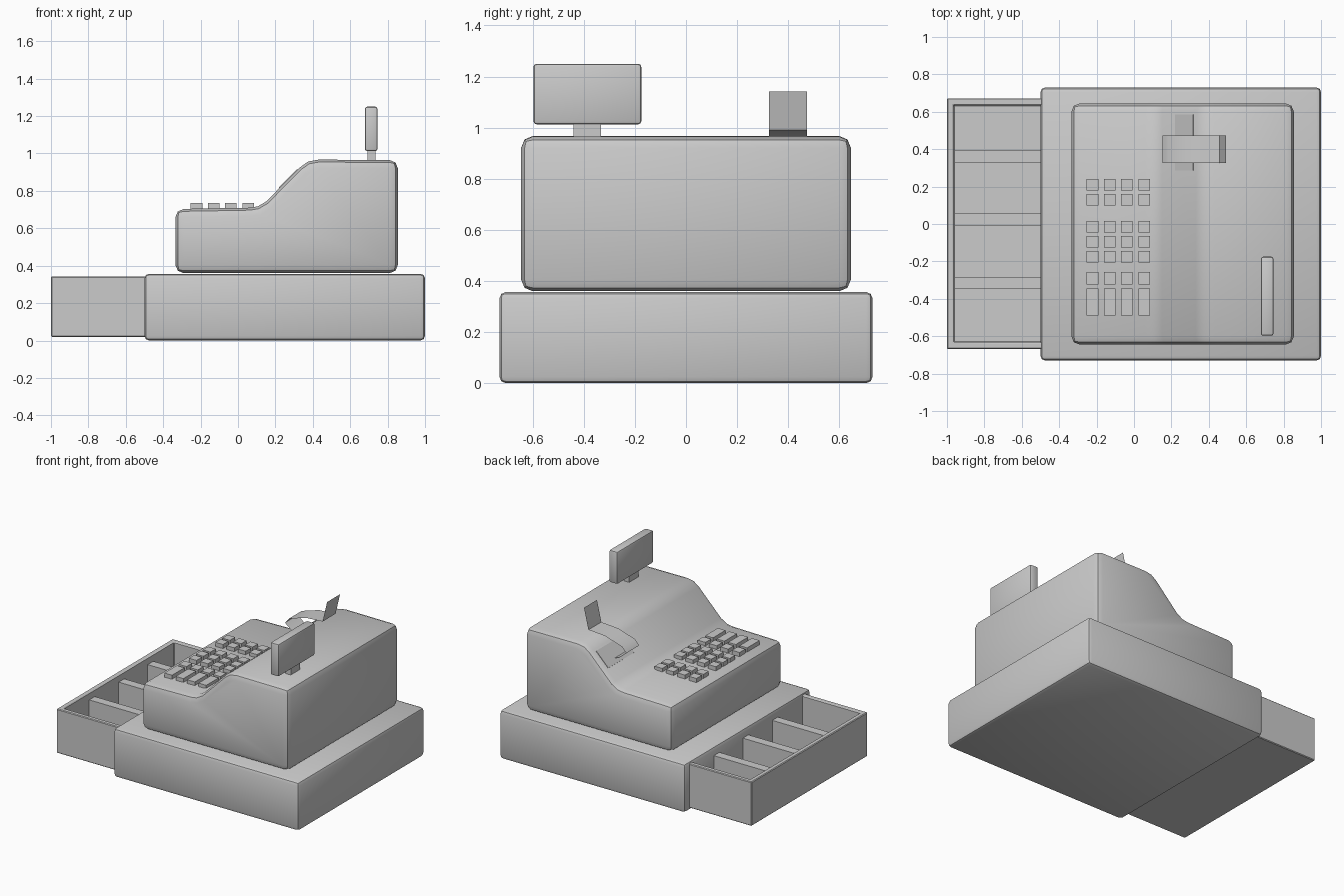
import bpy, bmesh, math
from mathutils import Vector, Matrix

if "Cube" in bpy.data.objects:
    bpy.data.objects.remove(bpy.data.objects["Cube"])


def finish(name, bm, bevel=0.0, segments=2):
    if bevel:
        edges = [e for e in bm.edges if e.is_manifold and e.calc_face_angle() > math.radians(40)]
        bmesh.ops.bevel(bm, geom=edges, offset=bevel, segments=segments, profile=0.5,
                        affect='EDGES', clamp_overlap=False)
    mesh = bpy.data.meshes.new(name)
    bm.to_mesh(mesh)
    bm.free()
    obj = bpy.data.objects.new(name, mesh)
    bpy.context.collection.objects.link(obj)
    bpy.ops.object.select_all(action='DESELECT')
    obj.select_set(True)
    bpy.context.view_layer.objects.active = obj
    bpy.ops.object.shade_smooth_by_angle(angle=math.radians(35))
    return obj


def add_box(bm, x, y, z):
    lo, hi = Vector((x[0], y[0], z[0])), Vector((x[1], y[1], z[1]))
    mat = Matrix.Translation((lo + hi) / 2) @ Matrix.Diagonal((*(hi - lo), 1))
    bmesh.ops.create_cube(bm, size=1, matrix=mat)


def box(name, x, y, z, bevel=0.0):
    bm = bmesh.new()
    add_box(bm, x, y, z)
    return finish(name, bm, bevel)


def extrude_profile(points, y0, y1):
    """Solid with an xz profile extruded along y."""
    bm = bmesh.new()
    face = bm.faces.new([bm.verts.new((x, y0, z)) for x, z in points])
    out = bmesh.ops.extrude_face_region(bm, geom=[face], use_keep_orig=True)
    bmesh.ops.translate(bm, vec=(0, y1 - y0, 0),
                        verts=[v for v in out['geom'] if isinstance(v, bmesh.types.BMVert)])
    bmesh.ops.recalc_face_normals(bm, faces=bm.faces)
    return bm


# Cash box housing
box("base", (-0.5, 1.0), (-0.73, 0.73), (0.0, 0.357), 0.025)

# Open drawer: tray carved from the top by inset, then extruded down
bm = bmesh.new()
add_box(bm, (-1.0, -0.45), (-0.668, 0.672), (0.02, 0.342))
top = max(bm.faces, key=lambda f: f.calc_center_median().z)
bmesh.ops.inset_region(bm, faces=[top], thickness=0.05)
out = bmesh.ops.extrude_face_region(bm, geom=[top])
bmesh.ops.delete(bm, geom=[top], context='FACES_ONLY')
bmesh.ops.translate(bm, vec=(0, 0, -0.27),
                    verts=[v for v in out['geom'] if isinstance(v, bmesh.types.BMVert)])
bmesh.ops.recalc_face_normals(bm, faces=bm.faces)
finish("drawer", bm, 0.005, 1)

# Drawer dividers
for i, y in enumerate((-0.315, 0.025, 0.36)):
    box(f"drawer_divider_{i + 1}", (-0.96, -0.48), (y - 0.032, y + 0.032), (0.06, 0.295))

# Register body with a sloped front
body_profile = [(-0.335, 0.36), (-0.335, 0.703), (0.06, 0.71), (0.105, 0.717), (0.15, 0.743),
                (0.33, 0.925), (0.375, 0.957), (0.43, 0.967), (0.855, 0.965), (0.855, 0.36)]
finish("body", extrude_profile(body_profile, -0.645, 0.645), 0.045, 2)

# Key grid: rows given as (centre y, half depth)
rows = [(0.21, 0.031), (0.13, 0.031), (-0.015, 0.031), (-0.095, 0.031),
        (-0.175, 0.031), (-0.29, 0.033), (-0.417, 0.072)]
for r, (y, h) in enumerate(rows):
    for c in range(4):
        x = -0.222 + c * 0.092
        box(f"key_{r + 1}_{c + 1}", (x - 0.031, x + 0.031), (y - h, y + h), (0.69, 0.735))

# Customer display on its post
box("display_post", (0.693, 0.735), (-0.44, -0.333), (0.94, 1.03))
box("display_panel", (0.678, 0.746), (-0.597, -0.175), (1.013, 1.25), 0.012)

# Receipt slot lying on the slope
slot = box("receipt_slot", (-0.07, 0.07), (-0.15, 0.15), (-0.01, 0.004))
slot.location = (0.27, 0.435, 0.864)
slot.rotation_euler = (0, -math.radians(45.3), 0)

# Curling receipt: single-sided paper strip
path = [(0.25, 0.84), (0.21, 0.853), (0.152, 0.90), (0.184, 0.938),
        (0.323, 0.981), (0.457, 0.99), (0.493, 1.142)]
bm = bmesh.new()
pairs = [[bm.verts.new((x, y, z)) for y in (0.325, 0.474)] for x, z in path]
for a, b in zip(pairs, pairs[1:]):
    bm.faces.new((a[0], a[1], b[1], b[0]))
finish("receipt", bm)
